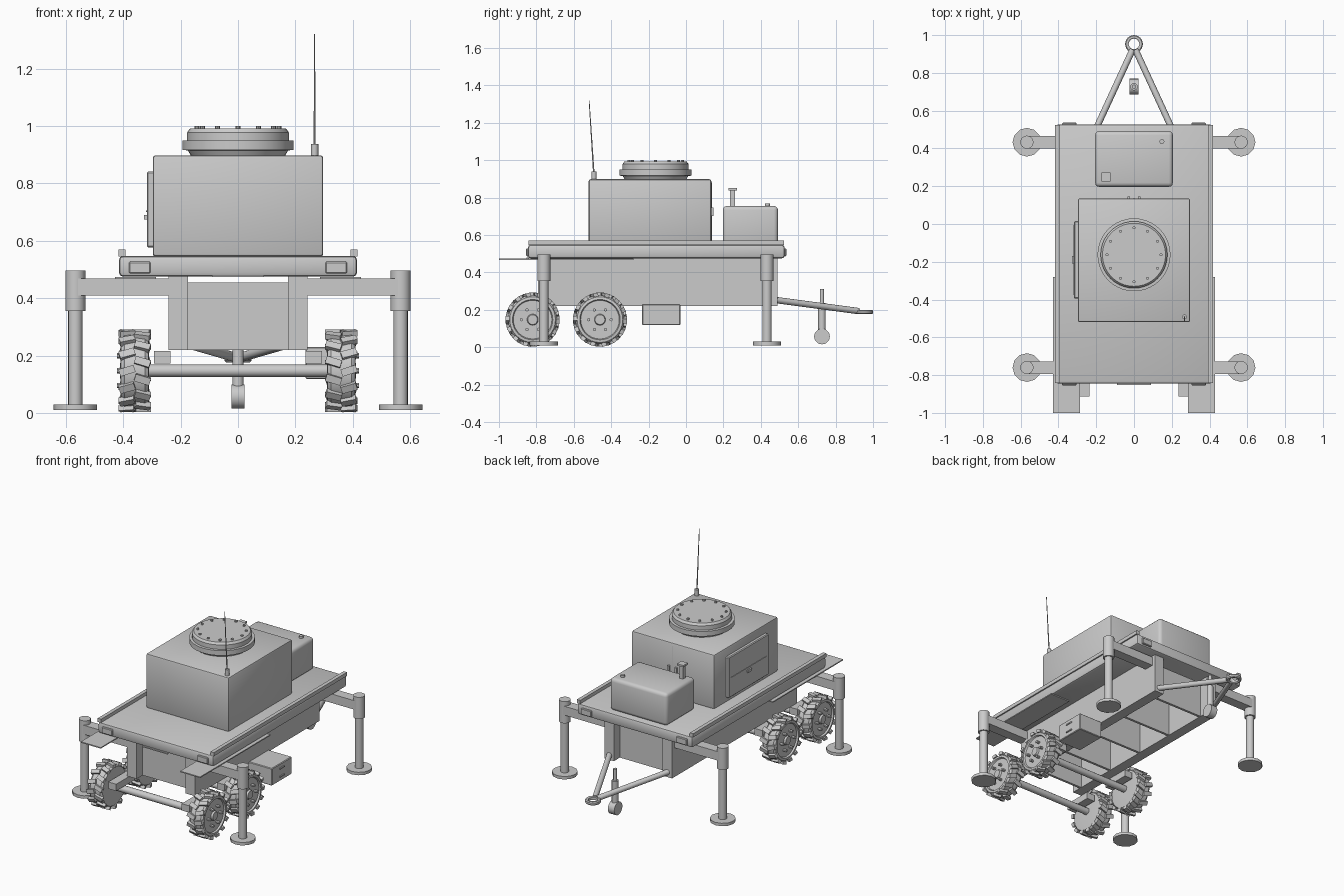
import bpy, bmesh, math
from mathutils import Vector, Matrix

if "Cube" in bpy.data.objects:
    bpy.data.objects.remove(bpy.data.objects["Cube"])

grey = bpy.data.materials.new("plain_grey")
grey.diffuse_color = (0.6, 0.6, 0.6, 1)
grey.use_nodes = True
grey.node_tree.nodes["Principled BSDF"].inputs["Base Color"].default_value = grey.diffuse_color


def finish(name, bm, loc=(0, 0, 0)):
    bmesh.ops.recalc_face_normals(bm, faces=bm.faces)
    me = bpy.data.meshes.new(name)
    bm.to_mesh(me)
    bm.free()
    me.materials.append(grey)
    for p in me.polygons:
        p.use_smooth = True
    me.set_sharp_from_angle(angle=math.radians(31))
    ob = bpy.data.objects.new(name, me)
    ob.location = loc
    bpy.context.collection.objects.link(ob)
    return ob


def box(name, x, y, z, bevel=0, seg=2):
    """Box from (min, max) pairs, optionally with rounded edges."""
    bm = bmesh.new()
    c = Vector((sum(x) / 2, sum(y) / 2, sum(z) / 2))
    s = (abs(x[1] - x[0]), abs(y[1] - y[0]), abs(z[1] - z[0]))
    bmesh.ops.create_cube(bm, size=1, matrix=Matrix.Translation(c) @ Matrix.Diagonal((*s, 1)))
    if bevel:
        bmesh.ops.bevel(bm, geom=bm.edges[:], offset=bevel, segments=seg, affect='EDGES', profile=0.5)
    return finish(name, bm)


def add_cyl(bm, p, q, r, n=16, r2=None):
    p, q = Vector(p), Vector(q)
    d = q - p
    m = Matrix.Translation((p + q) / 2) @ d.to_track_quat('Z', 'Y').to_matrix().to_4x4()
    bmesh.ops.create_cone(bm, cap_ends=True, segments=n, radius1=r, radius2=r if r2 is None else r2,
                          depth=d.length, matrix=m)


def cyl(name, p, q, r, n=16, r2=None):
    bm = bmesh.new()
    add_cyl(bm, p, q, r, n, r2)
    return finish(name, bm)


def add_lathe(bm, profile, n, rot=Matrix.Identity(4), closed=False):
    """Spin a (radius, height) profile around the z axis, then rotate it."""
    rings = [[bm.verts.new(rot @ Vector((r * math.cos(2 * math.pi * i / n), r * math.sin(2 * math.pi * i / n), h)))
              for i in range(n)] for r, h in profile]
    pairs = list(zip(rings, rings[1:])) + ([(rings[-1], rings[0])] if closed else [])
    for a, b in pairs:
        for i in range(n):
            j = (i + 1) % n
            bm.faces.new((a[i], a[j], b[j], b[i]))
    if not closed:
        bm.faces.new(rings[0])
        bm.faces.new(rings[-1])


# Deck with side lips and end lights
box("deck", (-.415, .415), (-.845, .527), (.475, .547), .014)
for s, side in ((-1, "left"), (1, "right")):
    box("deck_lip_" + side, (s * .393, s * .417), (-.843, .523), (.545, .569))
    for y, end in ((-.845, "front"), (.527, "back")):
        box(f"{end}_light_{side}", (s * .305, s * .38), (y - .01, y + .01), (.486, .527), .004, 1)
    # Flat fender above the wheels
    box("fender_" + side, (s * .285, s * .428), (-1.0, -.28), (.467, .474))
    # Chassis side rail
    box("chassis_rail_" + side, (s * .175, s * .243), (-.79, .49), (.22, .476))
box("front_plate", (-.09, .09), (-.852, -.84), (.473, .48))

# Chassis cross plates
for i, y in enumerate((-.72, -.44, -.16, .12, .42)):
    box(f"cross_plate_{i + 1}", (-.18, .18), (y - .008, y + .008), (.22, .455))

# Stabiliser legs
for s, side in ((-1, "left"), (1, "right")):
    for y, end in ((-.76, "front"), (.433, "back")):
        x = s * .567
        nm = f"{end}_{side}_leg"
        box(nm + "_arm", (s * .2, x), (y - .033, y + .033), (.41, .468))
        cyl(nm + "_sleeve", (x, y, .355), (x, y, .496), .035, 16)
        cyl(nm + "_post", (x, y, .025), (x, y, .36), .025, 16)
        cyl(nm + "_pad", (x, y, .01), (x, y, .029), .076, 12)

# Wheel: tyre, rim, hub bolts and staggered slanted lugs, outer face towards +x
to_x = Matrix.Rotation(math.pi / 2, 4, 'Y')
bm = bmesh.new()
add_lathe(bm, [(.04, -.05), (.1, -.05), (.122, -.048), (.131, -.036), (.131, .036), (.122, .048),
               (.108, .05), (.103, .04), (.03, .04), (.026, .052)], 32, to_x)
for i in range(6):
    a = i * math.pi / 3
    y, z = .06 * math.cos(a), .06 * math.sin(a)
    add_cyl(bm, (.036, y, z), (.062, y, z), .009, 6)
for i in range(28):
    s = 1 if i % 2 else -1
    m = (Matrix.Rotation(2 * math.pi * i / 28, 4, 'X') @ Matrix.Translation((s * .027, 0, .134))
         @ Matrix.Rotation(s * .3, 4, 'Z') @ Matrix.Diagonal((.055, .026, .02, 1)))
    bmesh.ops.create_cube(bm, size=1, matrix=m)
wheel = finish("wheel_front_right", bm, (.36, -.82, .147))
for s, side in ((1, "right"), (-1, "left")):
    for y, end in ((-.82, "front"), (-.46, "back")):
        if (s, end) != (1, "front"):
            w = bpy.data.objects.new(f"wheel_{end}_{side}", wheel.data)
            w.location = (s * .36, y, .147)
            w.rotation_euler.z = 0 if s > 0 else math.pi
            bpy.context.collection.objects.link(w)
        box(f"axle_block_{end}_{side}", (s * .235, s * .292), (y - .093, y + .093), (.172, .216))
for y, end in ((-.82, "front"), (-.46, "back")):
    cyl("axle_" + end, (-.33, y, .147), (.33, y, .147), .022, 12)

# Tool box under the right side, with drawer handles
box("tool_box", (.235, .408), (-.235, -.03), (.118, .23), .004, 1)
for i, z in enumerate((.148, .2)):
    box(f"tool_handle_{i + 1}", (.405, .414), (-.157, -.108), (z - .004, z + .004))

# Tow frame and ring
for s, side in ((-1, "left"), (1, "right")):
    cyl("tow_bar_" + side, (s * .212, .48, .252), (s * .008, .922, .193), .017, 12)
bm = bmesh.new()
add_lathe(bm, [(.028, -.008), (.034, -.012), (.042, -.012), (.047, -.006), (.047, .006), (.042, .012),
               (.034, .012), (.028, .008)], 24, closed=True)
finish("tow_ring", bm, (0, .953, .188))

# Jockey wheel
cyl("jockey_wheel", (-.023, .727, .057), (.023, .727, .057), .042, 20)
cyl("jockey_post", (0, .727, .08), (0, .727, .235), .02, 12)
cyl("jockey_spindle", (0, .727, .23), (0, .727, .31), .011, 12)

# Main cabin
box("cabin", (-.297, .297), (-.52, .135), (.545, .898), .01)
box("cabin_side_door", (-.318, -.29), (-.395, .015), (.577, .842), .005, 1)
box("side_door_band", (-.321, -.316), (-.375, -.005), (.7, .706))
box("side_door_handle", (-.327, -.315), (-.21, -.17), (.675, .69))
box("back_door_seam", (-.002, .002), (.13, .138), (.57, .88))
for s, side in ((-1, "left"), (1, "right")):
    box("back_door_handle_" + side, (s * .02, s * .034), (.13, .146), (.7, .748))

# Round hatch with flange and bolts
bm = bmesh.new()
add_lathe(bm, [(.16, .89), (.175, .915), (.193, .917), (.193, .949), (.177, .95), (.177, .978),
               (.167, .992), (.155, .992)], 40)
finish("hatch", bm, (0, -.163, 0))
bm = bmesh.new()
for i in range(12):
    a = i * math.pi / 6
    x, y = .143 * math.cos(a), -.163 + .143 * math.sin(a)
    add_cyl(bm, (x, y, .985), (x, y, 1.0), .008, 8)
finish("hatch_bolts", bm)

# Generator box with filler cap and exhaust
box("generator_box", (-.206, .206), (.197, .492), (.545, .755), .022, 3)
cyl("filler_cap", (.148, .436, .75), (.148, .436, .768), .013, 12)
box("exhaust_pipe", (-.161, -.135), (.236, .262), (.75, .84))
box("exhaust_cap", (-.171, -.125), (.226, .272), (.838, .85))

# Antenna
cyl("antenna_base", (.267, -.492, .895), (.267, -.492, .938), .013, 12)
cyl("antenna_whip", (.267, -.493, .93), (.267, -.518, 1.32), .004, 6, .002)
